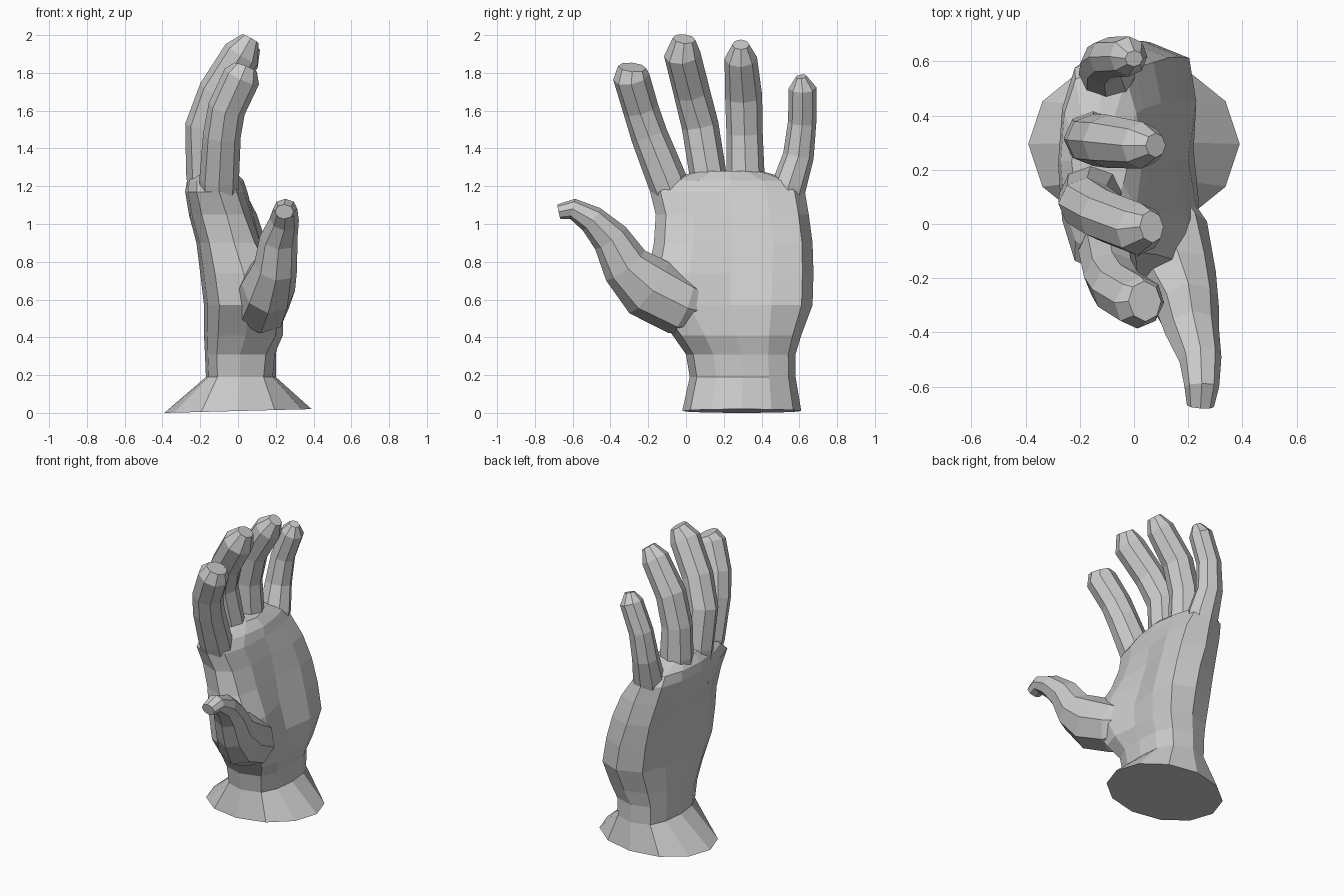
import bpy, bmesh, math
from mathutils import Vector


def loft(name, rings):
    """Skin a stack of equal-sized vertex rings and cap both ends."""
    bm = bmesh.new()
    loops = [[bm.verts.new(p) for p in ring] for ring in rings]
    n = len(loops[0])
    for a, b in zip(loops, loops[1:]):
        for i in range(n):
            j = (i + 1) % n
            bm.faces.new((a[i], a[j], b[j], b[i]))
    bm.faces.new(loops[0])
    bm.faces.new(loops[-1])
    bmesh.ops.recalc_face_normals(bm, faces=bm.faces)
    mesh = bpy.data.meshes.new(name)
    bm.to_mesh(mesh)
    bm.free()
    obj = bpy.data.objects.new(name, mesh)
    bpy.context.collection.objects.link(obj)
    return obj


def palm_ring(z, y0, y1, edge, back, f0, fm, f1, power, tilt=0.0):
    """12-point section: flat back, front bulging separately at thumb, middle, little side."""
    ring = []
    for i in range(12):
        a = math.radians(30 * i)
        t = (1 - math.cos(a)) / 2
        s = max(0.0, abs(math.sin(a))) ** power
        front = f0 + (fm - f0) * 2 * t if t < 0.5 else fm + (f1 - fm) * (2 * t - 1)
        x = edge + ((front if i < 6 else back) - edge) * s
        ring.append((x, y0 + (y1 - y0) * t, z + tilt * x))
    return ring


def digit(name, path, lateral, sides=8):
    """Faceted tube; each path entry is x, y, z, lateral radius, depth radius."""
    pts = [Vector(p[:3]) for p in path]
    rings = []
    for i, p in enumerate(path):
        tan = (pts[min(i + 1, len(pts) - 1)] - pts[max(i - 1, 0)]).normalized()
        lat = Vector(lateral)
        lat = (lat - tan * lat.dot(tan)).normalized()
        dep = tan.cross(lat)
        rings.append([pts[i] + lat * p[3] * math.cos(a) + dep * p[4] * math.sin(a)
                      for a in (2 * math.pi * k / sides for k in range(sides))])
    return loft(name, rings)


# Flared wrist and palm, widening into the fleshy mounds
loft("palm_and_wrist", [palm_ring(*r) for r in (
    (0.010, -0.02, 0.61, 0.00, -0.39, 0.39, 0.39, 0.39, 1.0, 0.026),
    (0.19, 0.02, 0.58, 0.01, -0.17, 0.20, 0.20, 0.20, 0.6),
    (0.31, 0.00, 0.58, 0.01, -0.175, 0.22, 0.20, 0.21, 0.6),
    (0.41, -0.07, 0.61, 0.04, -0.18, 0.29, 0.22, 0.25, 0.6),
    (0.57, -0.20, 0.67, 0.06, -0.18, 0.31, 0.20, 0.29, 0.6),
    (0.74, -0.20, 0.675, 0.03, -0.20, 0.27, 0.15, 0.26, 0.6),
    (0.90, -0.17, 0.67, -0.02, -0.22, 0.15, 0.11, 0.22, 0.6),
    (1.05, -0.16, 0.65, -0.06, -0.26, 0.08, 0.08, 0.15, 0.6),
    (1.17, -0.19, 0.63, -0.10, -0.28, 0.04, 0.05, 0.05, 0.6),
    (1.23, -0.11, 0.58, -0.11, -0.27, 0.01, 0.03, 0.01, 0.6),
    (1.28, 0.06, 0.40, -0.13, -0.23, -0.04, -0.02, -0.05, 0.7),
)])

# Four fingers, curling gently towards the palm side
Y = (0, 1, 0)
digit("index_finger", (
    (-0.10, -0.03, 1.03, 0.090, 0.09),
    (-0.10, -0.10, 1.23, 0.105, 0.105),
    (-0.085, -0.195, 1.47, 0.098, 0.10),
    (-0.06, -0.24, 1.61, 0.095, 0.10),
    (0.02, -0.29, 1.78, 0.097, 0.10),
    (0.04, -0.285, 1.83, 0.075, 0.065)), Y)
digit("middle_finger", (
    (-0.16, 0.12, 1.03, 0.10, 0.09),
    (-0.16, 0.115, 1.27, 0.098, 0.115),
    (-0.175, 0.075, 1.52, 0.098, 0.105),
    (-0.11, 0.03, 1.70, 0.097, 0.10),
    (0.02, -0.02, 1.90, 0.097, 0.10),
    (0.065, -0.01, 1.98, 0.06, 0.05)), Y)
digit("ring_finger", (
    (-0.15, 0.32, 1.03, 0.100, 0.09),
    (-0.15, 0.315, 1.28, 0.100, 0.11),
    (-0.15, 0.31, 1.48, 0.096, 0.10),
    (-0.10, 0.305, 1.68, 0.098, 0.097),
    (0.03, 0.29, 1.88, 0.086, 0.09),
    (0.08, 0.29, 1.95, 0.045, 0.045)), Y)
digit("little_finger", (
    (-0.09, 0.50, 1.02, 0.09, 0.08),
    (-0.10, 0.545, 1.20, 0.092, 0.105),
    (-0.11, 0.595, 1.36, 0.082, 0.087),
    (-0.09, 0.615, 1.54, 0.075, 0.08),
    (-0.02, 0.618, 1.72, 0.074, 0.074),
    (0.0, 0.61, 1.78, 0.03, 0.035)), Y)

# Thumb growing out of the mound
digit("thumb", (
    (0.05, 0.16, 0.52, 0.10, 0.08),
    (0.12, -0.03, 0.57, 0.155, 0.16),
    (0.160, -0.20, 0.665, 0.145, 0.17),
    (0.20, -0.32, 0.78, 0.115, 0.13),
    (0.215, -0.40, 0.925, 0.10, 0.10),
    (0.245, -0.50, 1.025, 0.078, 0.075),
    (0.25, -0.60, 1.08, 0.064, 0.055),
    (0.245, -0.672, 1.065, 0.05, 0.04)), (1, 0, 0))
